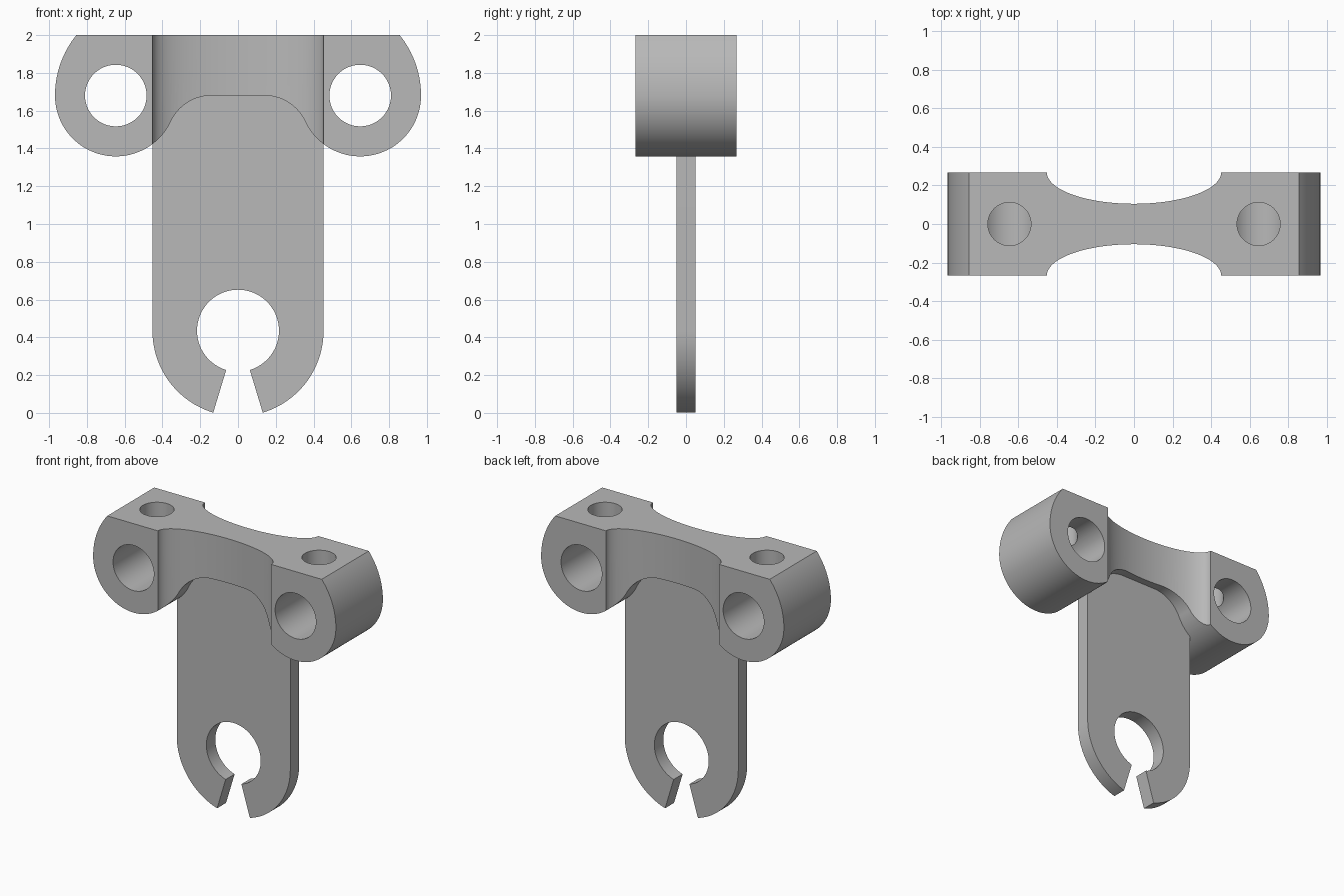
import bpy
import bmesh
from math import atan, atan2, asin, cos, sin, pi, radians
from mathutils import Matrix

if "Cube" in bpy.data.objects:
    bpy.data.objects.remove(bpy.data.objects["Cube"], do_unlink=True)

grey = bpy.data.materials.new("plain grey")
grey.use_nodes = True
grey.diffuse_color = (0.48, 0.48, 0.48, 1)
grey.node_tree.nodes["Principled BSDF"].inputs["Base Color"].default_value = (0.48, 0.48, 0.48, 1)

# Main dimensions
DEPTH = 0.268            # half depth of the clamp block
HALF_WIDTH = 0.453       # half width of the plate and of the scallops
LOBE_X, LOBE_Z, LOBE_R = 0.647, 1.68, 0.322
RING_Z, RING_R, HOLE_R = 0.435, 0.453, 0.217


def arc(cx, cz, r, start, end, steps=32):
    angles = [start + (end - start) * i / steps for i in range(steps + 1)]
    return [(cx + r * cos(a), cz + r * sin(a)) for a in angles]


def finish(name, bm):
    bmesh.ops.recalc_face_normals(bm, faces=bm.faces)
    mesh = bpy.data.meshes.new(name)
    bm.to_mesh(mesh)
    bm.free()
    mesh.materials.append(grey)
    obj = bpy.data.objects.new(name, mesh)
    bpy.context.collection.objects.link(obj)
    return obj


def prism(name, outline, half_depth):
    """Extrude an outline in the xz plane along y."""
    bm = bmesh.new()
    face = bm.faces.new([bm.verts.new((x, -half_depth, z)) for x, z in outline])
    grown = bmesh.ops.extrude_face_region(bm, geom=[face])["geom"]
    verts = [v for v in grown if isinstance(v, bmesh.types.BMVert)]
    bmesh.ops.translate(bm, verts=verts, vec=(0, 2 * half_depth, 0))
    return finish(name, bm)


def cylinder(name, location, radius_x, radius_y, height, tilt=0):
    bm = bmesh.new()
    matrix = (Matrix.Translation(location) @ Matrix.Rotation(tilt, 4, "X")
              @ Matrix.Diagonal((radius_x, radius_y, height, 1)))
    bmesh.ops.create_cone(bm, cap_ends=True, segments=96, radius1=1, radius2=1,
                          depth=1, matrix=matrix)
    return finish(name, bm)


def combine(target, other, operation):
    mod = target.modifiers.new(operation.title(), "BOOLEAN")
    mod.operation = operation
    mod.solver = "EXACT"
    mod.object = other
    other.hide_render = True
    bpy.context.view_layer.objects.active = target
    bpy.ops.object.modifier_apply(modifier=mod.name)
    bpy.data.objects.remove(other, do_unlink=True)


# Clamp block: flat bridge, fillet, round lobe and wider shoulder, mirrored
flat = 0.14
gap = LOBE_X - flat
fillet = (gap ** 2 - LOBE_R ** 2) / (2 * LOBE_R)
tangent = atan2(fillet, gap)
shoulder = 0.51
right = arc(flat, LOBE_Z - fillet, fillet, pi / 2, tangent)
right += arc(LOBE_X, LOBE_Z, LOBE_R, pi + tangent, 2 * pi, 48)[1:]
right += arc(LOBE_X + LOBE_R - shoulder, LOBE_Z, shoulder, 0,
             asin((2 - LOBE_Z) / shoulder), 16)[1:]
outline = right + [(-x, z) for x, z in reversed(right)]
bracket = prism("clamp_bracket", outline, DEPTH)

# Elliptical scallops in the front and back of the bridge
for side in (-1, 1):
    scallop = cylinder("scallop_cutter", (0, side * DEPTH, 1.7), HALF_WIDTH, 0.163, 2)
    combine(bracket, scallop, "DIFFERENCE")

# Plate with an open ring at its foot, joined into the bridge
slot = atan(0.302)
first, last = -pi / 2 + slot, -pi / 2 - slot
plate_outline = [(HALF_WIDTH, LOBE_Z + 0.04)]
plate_outline += arc(0, RING_Z, RING_R, 0, first)
plate_outline += arc(0, RING_Z, HOLE_R, first, last + 2 * pi, 72)
plate_outline += arc(0, RING_Z, RING_R, last, -pi)
plate_outline += [(-HALF_WIDTH, LOBE_Z + 0.04)]
combine(bracket, prism("hanging_plate", plate_outline, 0.051), "UNION")

# Bores through the lobes, with a screw hole down into each one
for side in (-1, 1):
    bore = cylinder("bore_cutter", (side * LOBE_X, 0, LOBE_Z), 0.163, 0.163, 1, pi / 2)
    combine(bracket, bore, "DIFFERENCE")
    screw = cylinder("screw_hole_cutter", (side * LOBE_X, 0, LOBE_Z + 0.25), 0.112, 0.112, 0.5)
    combine(bracket, screw, "DIFFERENCE")

# Smooth curved walls, sharp rims
bpy.ops.object.select_all(action="DESELECT")
bracket.select_set(True)
bpy.context.view_layer.objects.active = bracket
bpy.ops.object.shade_smooth_by_angle(angle=radians(30))
